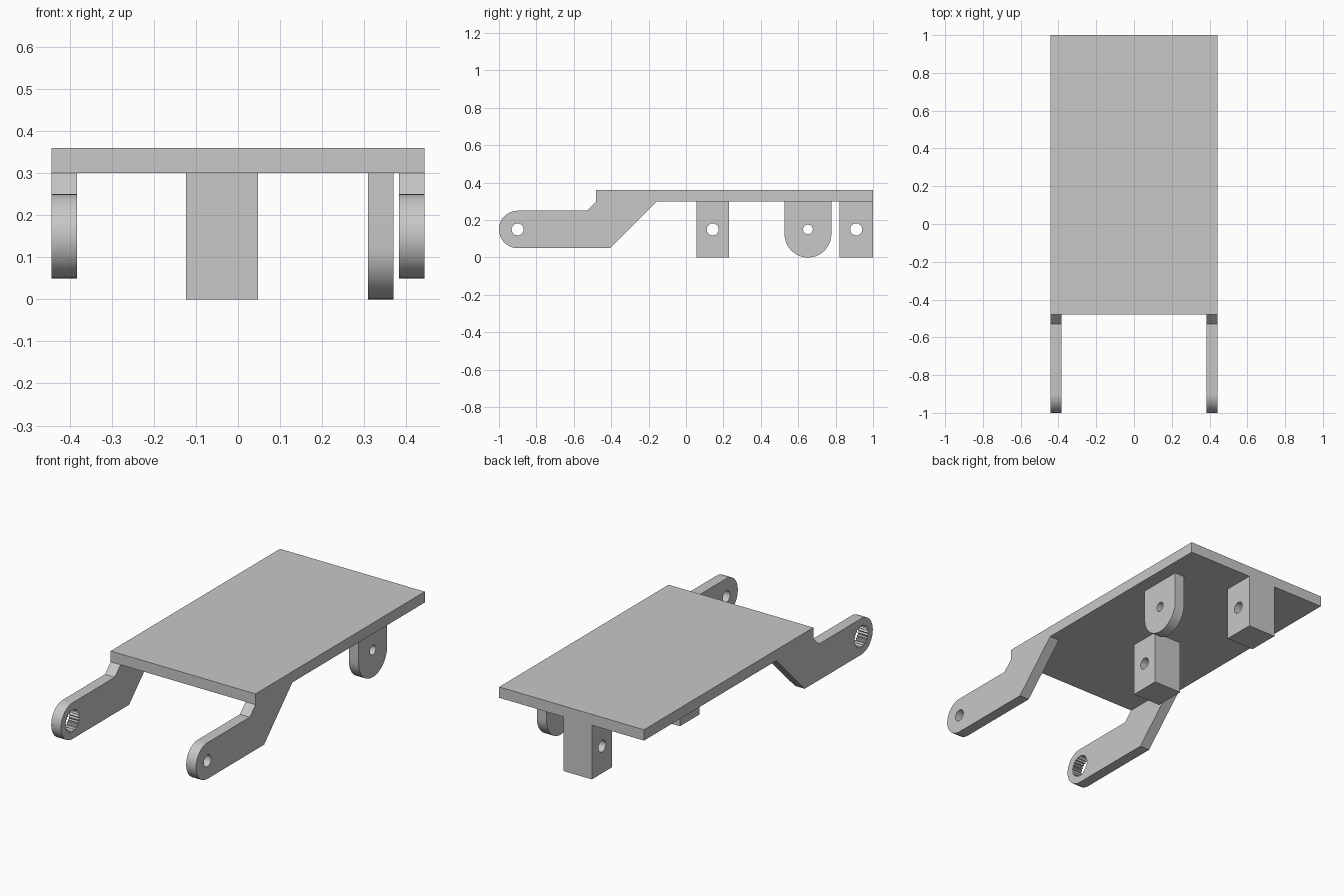
import bpy, bmesh
from math import sin, cos, pi, radians

if "Cube" in bpy.data.objects:
    bpy.data.objects.remove(bpy.data.objects["Cube"], do_unlink=True)

GREY = (0.58, 0.58, 0.58, 1)
grey = bpy.data.materials.new("plain grey")
grey.use_nodes = True
grey.diffuse_color = GREY
grey.node_tree.nodes["Principled BSDF"].inputs["Base Color"].default_value = GREY


def arc(cy, cz, r, start, end, steps=24):
    """Points on an arc in the y-z plane, angles in degrees."""
    angles = [radians(start + (end - start) * i / steps) for i in range(steps + 1)]
    return [(cy + r * cos(a), cz + r * sin(a)) for a in angles]


def round_hole(cy, cz, r):
    return arc(cy, cz, r, 0, 360, 32)[:-1]


def splined_hole(cy, cz, r_in, r_out, teeth):
    points = []
    for i in range(teeth * 2):
        r = r_out if i % 2 else r_in
        a = pi * i / teeth
        points.append((cy + r * cos(a), cz + r * sin(a)))
    return points


def rect(y0, y1, z0, z1):
    return [(y0, z0), (y1, z0), (y1, z1), (y0, z1)]


def extrude_part(name, x0, x1, *loops):
    """Fill an outline with holes in the y-z plane and extrude it along x."""
    bm = bmesh.new()
    edges = []
    for loop in loops:
        verts = [bm.verts.new((x0, y, z)) for y, z in loop]
        edges += [bm.edges.new((v, verts[i - 1])) for i, v in enumerate(verts)]
    bmesh.ops.triangle_fill(bm, edges=edges, use_beauty=True, use_dissolve=False)
    result = bmesh.ops.extrude_face_region(bm, geom=bm.faces[:], use_keep_orig=True)
    moved = [g for g in result["geom"] if isinstance(g, bmesh.types.BMVert)]
    bmesh.ops.translate(bm, verts=moved, vec=(x1 - x0, 0, 0))
    bmesh.ops.recalc_face_normals(bm, faces=bm.faces[:])
    mesh = bpy.data.meshes.new(name)
    bm.to_mesh(mesh)
    bm.free()
    mesh.materials.append(grey)
    obj = bpy.data.objects.new(name, mesh)
    bpy.context.collection.objects.link(obj)
    bpy.ops.object.select_all(action="DESELECT")
    obj.select_set(True)
    bpy.context.view_layer.objects.active = obj
    bpy.ops.object.shade_smooth_by_angle(angle=radians(20))
    return obj


HALF_W, UNDER, TOP, AXIS = 0.443, 0.3, 0.36, 0.15

# Flat top plate
extrude_part("top_plate", -HALF_W, HALF_W, rect(-0.48, 1, UNDER, TOP))

# Cranked arms: one with a plain pin hole, one with a splined drive hole
arm = arc(-0.9, AXIS, 0.1, 90, 270) + [
    (-0.405, 0.05), (-0.157, UNDER), (-0.48, UNDER), (-0.53, 0.25)]
extrude_part("left_arm", 0.383, HALF_W, arm, round_hole(-0.9, AXIS, 0.032))
extrude_part("right_arm", -HALF_W, -0.383, arm,
             splined_hole(-0.9, AXIS, 0.054, 0.062, 24))

# Drilled mounting blocks under the plate
for name, y0, y1, hole_y in (("front_block", 0.057, 0.23, 0.143),
                             ("rear_block", 0.822, 1, 0.91)):
    extrude_part(name, -0.124, 0.048, rect(y0, y1, 0, UNDER),
                 round_hole(hole_y, AXIS, 0.032))

# Rounded side lug
lug = arc(0.652, 0.125, 0.125, 180, 360) + [(0.777, UNDER), (0.527, UNDER)]
extrude_part("side_lug", 0.309, 0.369, lug, round_hole(0.652, AXIS, 0.026))
